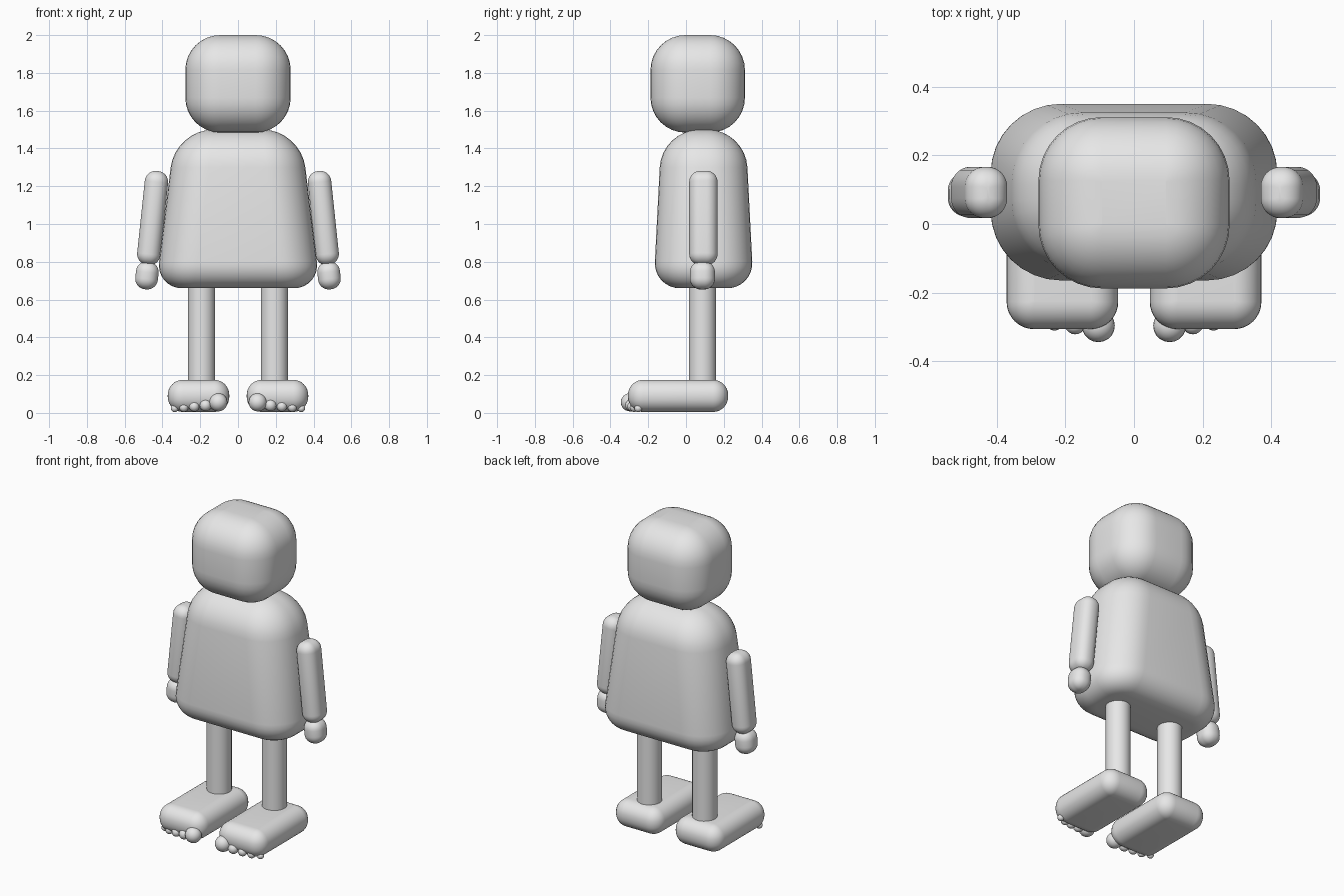
import bpy, bmesh
from math import sin, cos, pi, radians

old = bpy.data.objects.get("Cube")
if old:
    bpy.data.objects.remove(old, do_unlink=True)

GREY = (0.8, 0.8, 0.8, 1)
grey = bpy.data.materials.new("plain_grey")
grey.use_nodes = True
grey.diffuse_color = GREY
grey.node_tree.nodes["Principled BSDF"].inputs["Base Color"].default_value = GREY


def finish(obj):
    obj.data.materials.append(grey)
    bpy.ops.object.select_all(action='DESELECT')
    obj.select_set(True)
    bpy.context.view_layer.objects.active = obj
    bpy.ops.object.shade_smooth_by_angle(angle=radians(40))
    return obj


def mesh_object(name, bm, location, tilt=0):
    bmesh.ops.recalc_face_normals(bm, faces=bm.faces)
    mesh = bpy.data.meshes.new(name)
    bm.to_mesh(mesh)
    bm.free()
    obj = bpy.data.objects.new(name, mesh)
    bpy.context.collection.objects.link(obj)
    obj.location = location
    obj.rotation_euler.y = tilt
    return finish(obj)


def rounded_block(name, center, low, high, height, corner, r_low, r_high, tilt=0, steps=8):
    """Loft of rounded rectangles; low and high are half sizes at the two ends."""
    layers = []
    for i in range(steps + 1):
        a = pi / 2 * i / steps
        layers.append((-height / 2 + r_low * (1 - sin(a)), r_low * (1 - cos(a))))
    layers = [(-height / 2 + r_low * (1 - cos(pi / 2 * i / steps)),
               r_low * (1 - sin(pi / 2 * i / steps))) for i in range(steps + 1)]
    layers += [(height / 2 - r_high * (1 - cos(pi / 2 * i / steps)),
                r_high * (1 - sin(pi / 2 * i / steps))) for i in range(steps, -1, -1)]
    bm = bmesh.new()
    rings = []
    for z, inset in layers:
        t = z / height + 0.5
        hx = low[0] + (high[0] - low[0]) * t - inset
        hy = low[1] + (high[1] - low[1]) * t - inset
        r = max(corner - inset, 0.004)
        ring = []
        for q, (sx, sy) in enumerate([(1, 1), (-1, 1), (-1, -1), (1, -1)]):
            for i in range(steps + 1):
                a = pi / 2 * (q + i / steps)
                ring.append(bm.verts.new((sx * (hx - r) + r * cos(a),
                                          sy * (hy - r) + r * sin(a), z)))
        rings.append(ring)
    n = len(rings[0])
    for a, b in zip(rings, rings[1:]):
        for i in range(n):
            j = (i + 1) % n
            bm.faces.new((a[i], a[j], b[j], b[i]))
    bm.faces.new(rings[0])
    bm.faces.new(rings[-1])
    return mesh_object(name, bm, center, tilt)


def block(name, center, half, radius, tilt=0):
    return rounded_block(name, center, half[:2], half[:2], half[2] * 2,
                         radius, radius, radius, tilt)


# Head and tapered body
block("head", (0, 0.062, 1.742), (0.279, 0.25, 0.258), 0.185)
rounded_block("body", (0, 0.093, 1.08), (0.435, 0.265), (0.332, 0.222), 0.84,
              0.205, 0.14, 0.2)

# Toes from big to small: distance from the midline, y, z, radius
TOES = [(0.104, -0.297, 0.056, 0.048), (0.172, -0.291, 0.04, 0.031),
        (0.232, -0.284, 0.034, 0.027), (0.287, -0.274, 0.029, 0.024),
        (0.335, -0.253, 0.024, 0.02)]

# Limbs on both sides
for side, s in (("left", 1), ("right", -1)):
    tilt = radians(-6) * s
    block(side + "_arm", (s * 0.452, 0.092, 1.032), (0.062, 0.075, 0.25), 0.058, tilt)
    block(side + "_hand", (s * 0.482, 0.087, 0.728), (0.06, 0.066, 0.074), 0.056, tilt)

    bm = bmesh.new()
    bmesh.ops.create_cone(bm, cap_ends=True, segments=32, radius1=0.072,
                          radius2=0.072, depth=0.59)
    mesh_object(side + "_leg", bm, (s * 0.193, 0.088, 0.445))

    block(side + "_foot", (s * 0.209, -0.042, 0.09), (0.163, 0.265, 0.085), 0.08)
    for k, (x, y, z, r) in enumerate(TOES, 1):
        bm = bmesh.new()
        bmesh.ops.create_uvsphere(bm, u_segments=20, v_segments=12, radius=r)
        mesh_object(f"{side}_toe_{k}", bm, (s * x, y, z))
